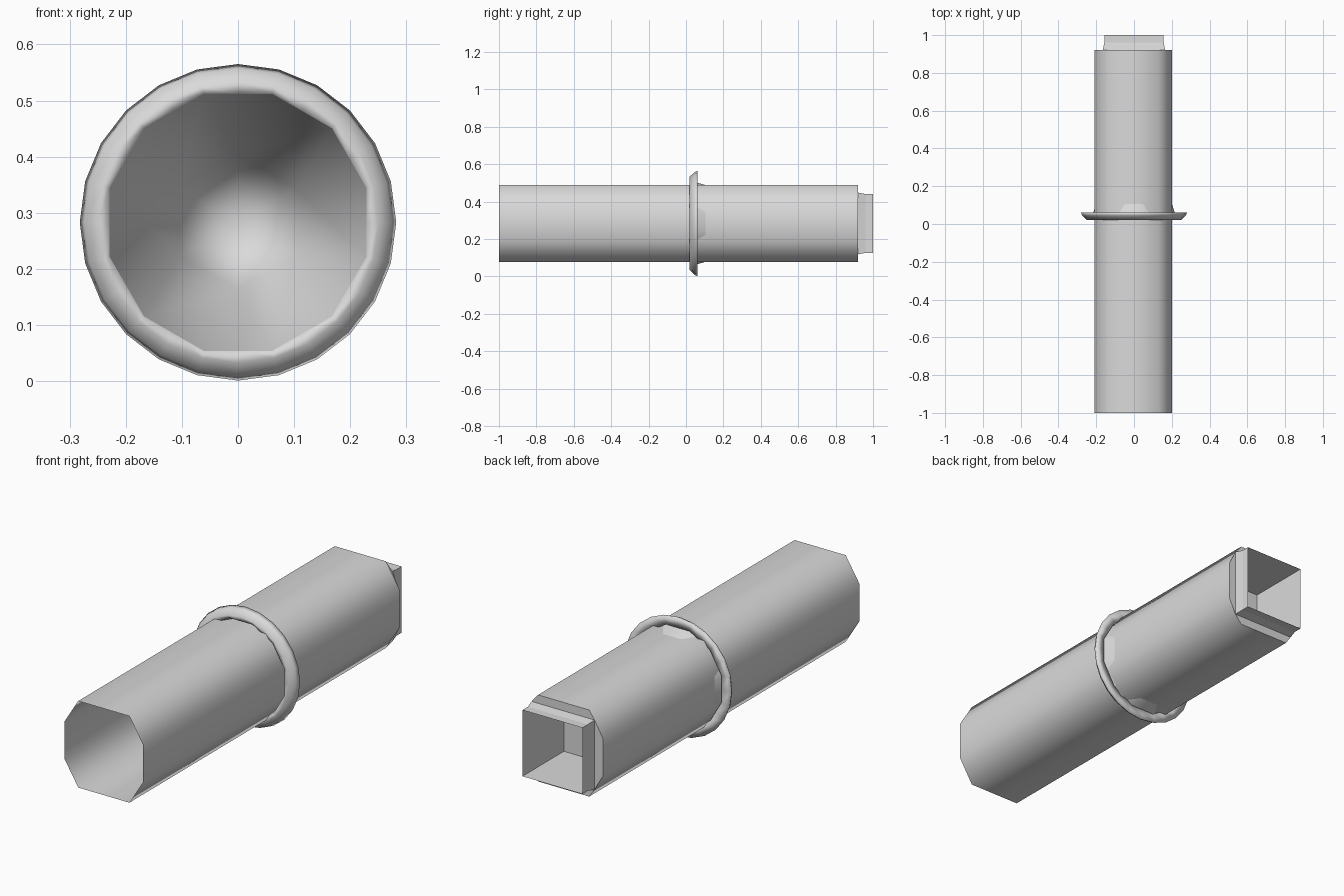
import bpy, bmesh
from math import sin, cos, radians

cube = bpy.data.objects.get("Cube")
if cube:
    bpy.data.objects.remove(cube)

CENTRE_Z = 0.283

grey = bpy.data.materials.new("light_grey")
grey.use_nodes = True
grey.diffuse_color = (0.7, 0.7, 0.7, 1)
grey.node_tree.nodes["Principled BSDF"].inputs["Base Color"].default_value = (0.7, 0.7, 0.7, 1)


def loft(name, sections, smooth, cap_end=False):
    """Skin closed (x, z) loops of equal length placed along y."""
    bm = bmesh.new()
    loops = [[bm.verts.new((x, y, z + CENTRE_Z)) for x, z in loop] for y, loop in sections]
    n = len(loops[0])
    for a, b in zip(loops, loops[1:]):
        for i in range(n):
            j = (i + 1) % n
            bm.faces.new((a[i], a[j], b[j], b[i]))
    if cap_end:
        bm.faces.new(loops[-1])
    bmesh.ops.remove_doubles(bm, verts=bm.verts, dist=0.0001)
    bmesh.ops.recalc_face_normals(bm, faces=bm.faces)
    for f in bm.faces:
        f.smooth = smooth
    mesh = bpy.data.meshes.new(name)
    bm.to_mesh(mesh)
    bm.free()
    mesh.materials.append(grey)
    obj = bpy.data.objects.new(name, mesh)
    bpy.context.collection.objects.link(obj)
    return obj


def polar(radius, angles):
    return [(radius * cos(radians(a)), radius * sin(radians(a))) for a in angles]


def octagon(half, flat_x, flat_z):
    quarter = [(half, flat_z), (flat_x, half)]
    right_top = quarter
    left_top = [(-x, z) for x, z in reversed(quarter)]
    upper = right_top + left_top
    return [(x - 0.003, z) for x, z in upper + [(-x, -z) for x, z in upper]]


def square(half):
    """Each corner is doubled so it pairs with one chamfer of the octagon."""
    corners = [(1, 1), (-1, 1), (-1, -1), (1, -1)]
    return [(half * x, half * z) for x, z in corners for _ in range(2)]


# Main smooth tube, open at the front
tube = octagon(0.205, 0.134, 0.09)
loft("main_tube", [(-1, tube), (0.92, tube)], True)

# Rear shoulder and the square socket with its recessed wall
loft("rear_shoulder", [(0.92, tube), (0.92, square(0.165)), (0.96, square(0.157))], False)
loft("square_socket", [(1, square(0.157)), (0.69, square(0.157))], False, cap_end=True)

# Collar: twelve-sided inner rim flaring to a finer outer edge
steps = [15 * k for k in range(24)]
rim = polar(0.237, [15 + 30 * k for k in range(12)])
inner = []
for k in range(12):
    (ax, az), (bx, bz) = rim[k - 1], rim[k]
    inner += [((ax + bx) / 2, (az + bz) / 2), (bx, bz)]
loft("collar_ring", [
    (0.06, inner),
    (0.022, inner),
    (0.02, polar(0.25, steps)),
    (0.045, polar(0.274, steps)),
    (0.062, polar(0.282, steps)),
    (0.06, inner),
], True)

# Funnel narrowing from the rim to a hexagon and on to a point inside the tube
hexagon = polar(0.12, [30 + 60 * (k // 2) for k in range(12)])
rim_pairs = polar(0.237, [15 + 30 * k for k in range(12)])
loft("inner_funnel", [
    (0.022, rim_pairs),
    (0.4, hexagon),
    (0.6, [(0, 0)] * 12),
], True)
